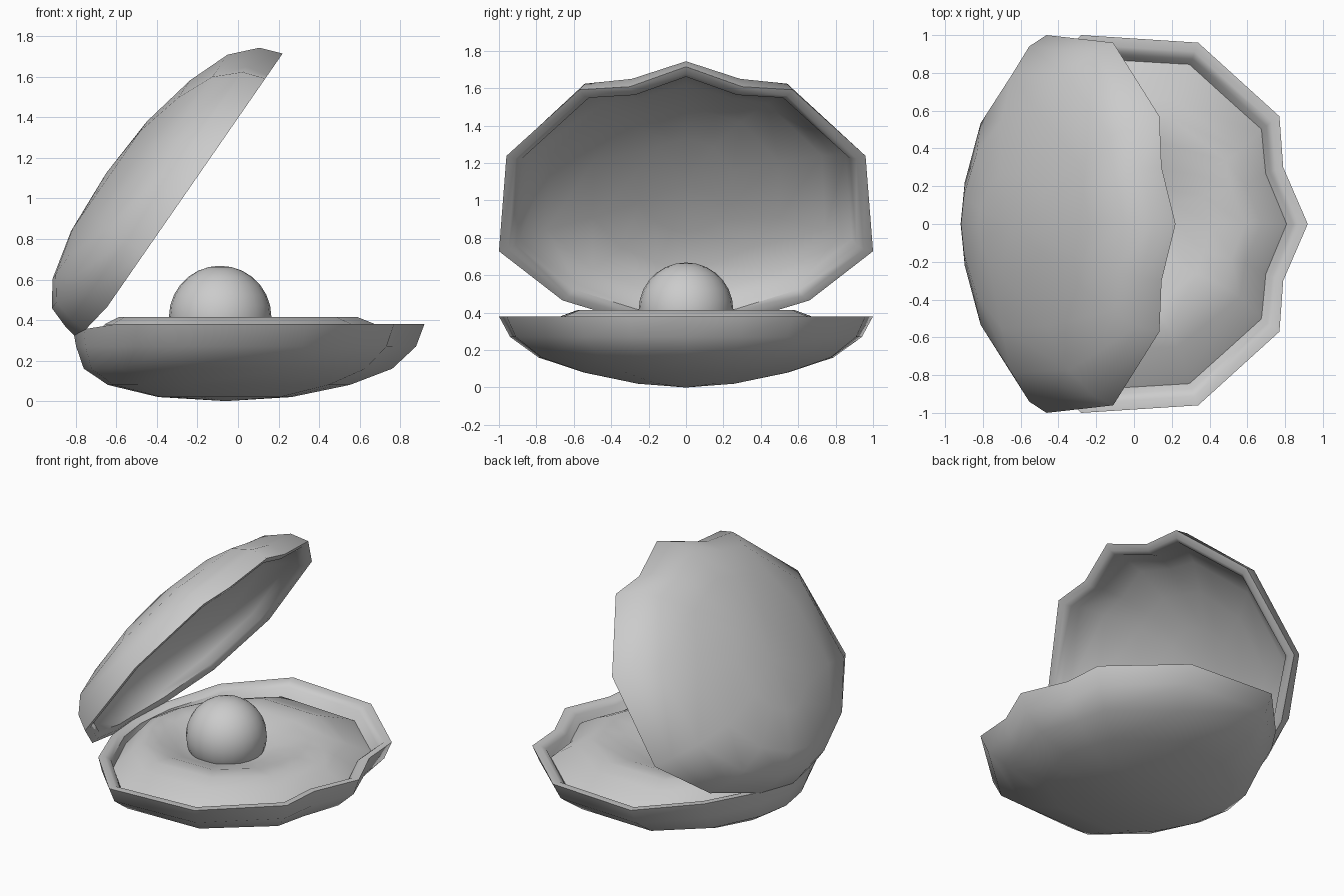
import bpy, bmesh, math
from mathutils import Vector

if "Cube" in bpy.data.objects:
    bpy.data.objects.remove(bpy.data.objects["Cube"])

# Half of the scalloped rim outline (front tip to hinge), mirrored in y
HALF = [(0.92, 0), (0.79, 0.30), (0.77, 0.57), (0.34, 0.96), (-0.28, 1.0),
        (-0.60, 0.66), (-0.76, 0.27), (-0.81, 0)]
OUTLINE = HALF + [(x, -y) for x, y in HALF[-2:0:-1]]
MID, RX, RY = 0.055, 0.865, 1.0
RIM = 0.38


def ring(sx, sy, cx, z, blend, dip=0.0):
    """Scaled outline; blend 0 keeps the scallops, 1 gives an ellipse."""
    pts = []
    for x, y in OUTLINE:
        u, v = (x - MID) / RX, y / RY
        k = (1 - blend) + blend / math.hypot(u, v)
        drop = dip * (1.0 if x < -0.8 else 0.5 if x < -0.7 else 0)
        pts.append(Vector((cx + u * k * RX * sx, v * k * RY * sy, z - drop)))
    return pts


def loft(name, rings, start=None, end=None, place=None, angle=50):
    bm = bmesh.new()
    place = place or (lambda p: p)
    loops = [[bm.verts.new(place(p)) for p in r] for r in rings]
    n = len(OUTLINE)
    for a, b in zip(loops, loops[1:]):
        for i in range(n):
            j = (i + 1) % n
            bm.faces.new((a[i], a[j], b[j], b[i]))
    for tip, loop in ((start, loops[0]), (end, loops[-1])):
        if tip:
            t = bm.verts.new(place(Vector(tip)))
            for i in range(n):
                bm.faces.new((loop[i], loop[(i + 1) % n], t))
    bmesh.ops.recalc_face_normals(bm, faces=bm.faces)
    me = bpy.data.meshes.new(name)
    bm.to_mesh(me)
    bm.free()
    ob = bpy.data.objects.new(name, me)
    bpy.context.collection.objects.link(ob)
    smooth(ob, angle)
    return ob


def smooth(ob, angle):
    bpy.ops.object.select_all(action='DESELECT')
    ob.select_set(True)
    bpy.context.view_layer.objects.active = ob
    bpy.ops.object.shade_smooth_by_angle(angle=math.radians(angle))


# Shell: outer bowl, rolled rim, inner bowl
shell = [
    ring(0.38, 0.27, -0.065, 0.02, 0.7),
    ring(0.69, 0.57, -0.045, 0.08, 0.6),
    ring(0.88, 0.81, 0.00, 0.16, 0.4),
    ring(0.97, 0.95, 0.04, 0.27, 0.15),
    ring(1.00, 1.00, MID, RIM, 0, 0.05),
    ring(0.95, 0.95, 0.05, RIM, 0, 0.05),
    ring(0.91, 0.91, 0.05, 0.355, 0, 0.03),
    ring(0.89, 0.89, 0.04, 0.30, 0.05),
    ring(0.79, 0.76, 0.00, 0.21, 0.3),
    ring(0.60, 0.52, -0.04, 0.13, 0.6),
    ring(0.35, 0.26, -0.06, 0.08, 0.7),
]
ends = dict(start=(-0.06, 0, 0), end=(-0.06, 0, 0.065))
loft("lower_shell", shell, **ends)

# Upper shell: the same shell mirrored and swung open about the hinge
A = math.radians(55.3)
ALONG = Vector((math.cos(A), 0, math.sin(A)))
OUT = Vector((-math.sin(A), 0, math.cos(A)))


def swing(p):
    q = Vector((0.22, 0, 1.715)) + (p.x - 0.92) * ALONG + (RIM - p.z) * OUT
    q.y = p.y
    return q


loft("upper_shell", shell, place=swing, **ends)

# Soft flesh with a hollow for the pearl
flesh = [
    ring(0.92, 0.92, 0.045, 0.27, 0.05),
    ring(0.86, 0.84, 0.04, 0.32, 0.1),
    ring(0.77, 0.68, 0.01, 0.38, 0.2),
    ring(0.68, 0.59, 0.00, 0.415, 0.3),
    ring(0.52, 0.46, -0.04, 0.40, 0.6),
    ring(0.36, 0.32, -0.08, 0.35, 0.9),
    ring(0.22, 0.19, -0.09, 0.31, 1.0),
]
loft("flesh", flesh, end=(-0.09, 0, 0.29), angle=80)

# Pearl
bpy.ops.mesh.primitive_uv_sphere_add(segments=24, ring_count=14, radius=0.253,
                                     location=(-0.088, 0, 0.415))
pearl = bpy.context.object
pearl.name = "pearl"
smooth(pearl, 60)
